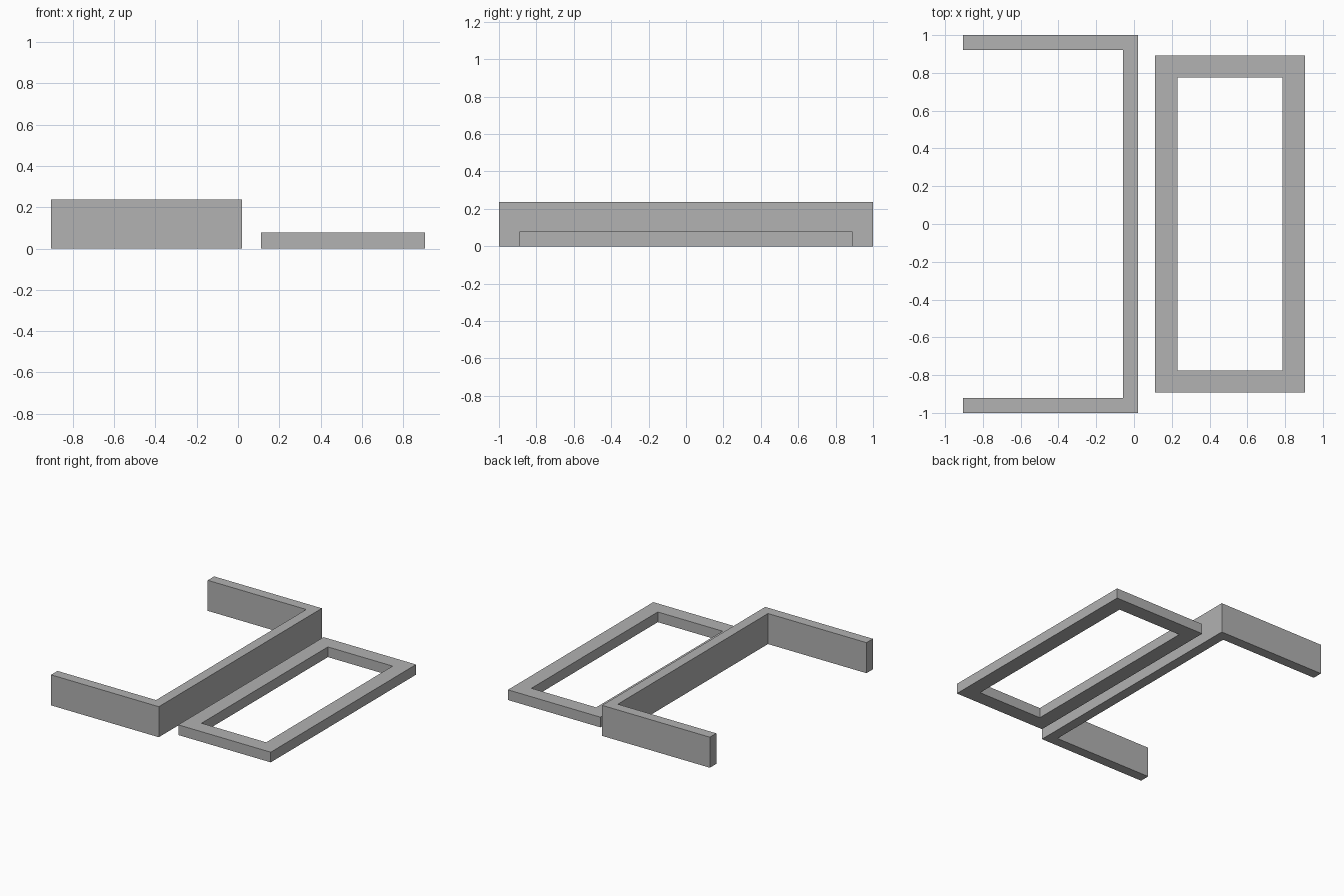
import bpy
import bmesh

cube = bpy.data.objects.get("Cube")
if cube:
    bpy.data.objects.remove(cube, do_unlink=True)

grey = bpy.data.materials.new("mid grey")
grey.use_nodes = True
color = (0.445, 0.445, 0.445, 1)
grey.diffuse_color = color
grey.node_tree.nodes["Principled BSDF"].inputs["Base Color"].default_value = color


def rectangle(x0, x1, y):
    """Corners of a rectangle centred on y = 0."""
    return [(x0, -y), (x1, -y), (x1, y), (x0, y)]


def extruded(name, quads, height):
    """Raise a flat outline made of quads into a solid standing on the floor."""
    bm = bmesh.new()
    for quad in quads:
        bm.faces.new([bm.verts.new((x, y, 0)) for x, y in quad])
    bmesh.ops.remove_doubles(bm, verts=bm.verts, dist=1e-5)
    top = bmesh.ops.extrude_face_region(bm, geom=bm.faces[:], use_keep_orig=True)
    moved = [v for v in top["geom"] if isinstance(v, bmesh.types.BMVert)]
    bmesh.ops.translate(bm, verts=moved, vec=(0, 0, height))
    bmesh.ops.recalc_face_normals(bm, faces=bm.faces)
    mesh = bpy.data.meshes.new(name)
    bm.to_mesh(mesh)
    bm.free()
    mesh.materials.append(grey)
    obj = bpy.data.objects.new(name, mesh)
    bpy.context.collection.objects.link(obj)


# Tall U-shaped bracket: mitred arms and web, open towards -x
outer = rectangle(-0.905, 0.02, 1.0)
inner = rectangle(-0.905, -0.059, 0.921)
extruded("u_bracket",
         [(outer[i], outer[i + 1], inner[i + 1], inner[i]) for i in range(3)],
         0.237)

# Low rectangular frame: four mitred rails
outer = rectangle(0.111, 0.905, 0.891)
inner = rectangle(0.229, 0.785, 0.775)
extruded("flat_frame",
         [(outer[i], outer[(i + 1) % 4], inner[(i + 1) % 4], inner[i]) for i in range(4)],
         0.079)
